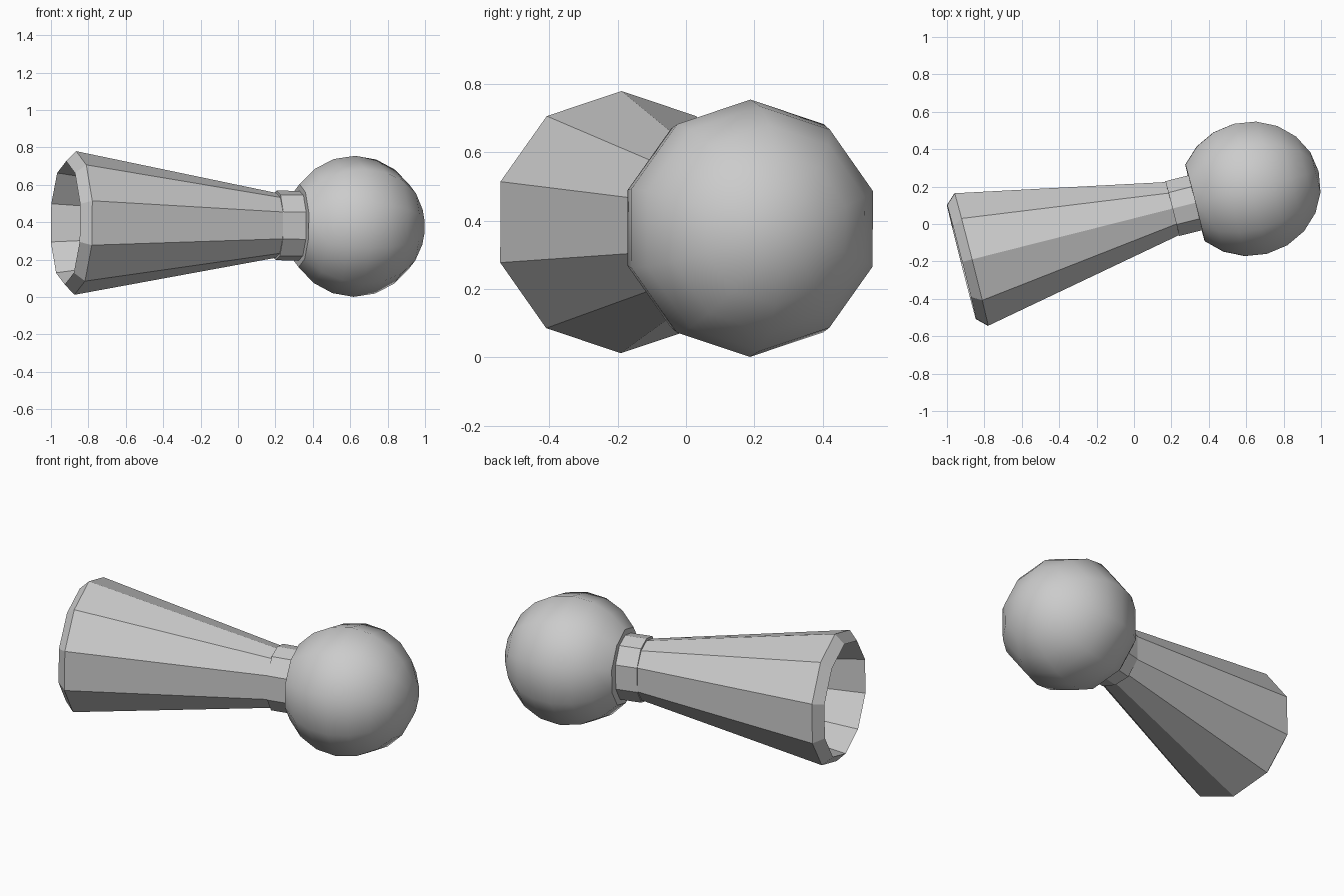
import bpy, bmesh, math
from mathutils import Vector

if "Cube" in bpy.data.objects:
    bpy.data.objects.remove(bpy.data.objects["Cube"])

# Tilted main axis: from the wide rim to the ball centre
RIM = Vector((-0.87, -0.19, 0.396))
BALL = Vector((0.622, 0.188, 0.378))
AXIS = (BALL - RIM).normalized()
SIDE = AXIS.cross(Vector((0, 0, 1))).normalized()
UP = SIDE.cross(AXIS)
LENGTH = (BALL - RIM).length


def ten(top, mid, low):
    """Ten-sided section from three (side, up) points of one quarter."""
    half = [top, mid, low, (low[0], -low[1]), (mid[0], -mid[1])]
    return half + [(-x, -y) for x, y in half]


def decagon(r):
    a = math.radians(36)
    return ten((0, r), (r * math.sin(a), r * math.cos(a)),
               (r * math.sin(2 * a), r * math.cos(2 * a)))


def loft(name, rings, cap_start=False, cap_end=False, smooth=False):
    """Skin ten-sided sections placed along the main axis."""
    bm = bmesh.new()
    loops = [[bm.verts.new(RIM + AXIS * t + SIDE * x + UP * y) for x, y in sec]
             for t, sec in rings]
    for a, b in zip(loops, loops[1:]):
        for i in range(10):
            j = (i + 1) % 10
            bm.faces.new((a[i], b[i], b[j], a[j]))
    if cap_start:
        bm.faces.new(loops[0])
    if cap_end:
        bm.faces.new(loops[-1][::-1])
    bmesh.ops.remove_doubles(bm, verts=bm.verts, dist=0.0005)
    bmesh.ops.recalc_face_normals(bm, faces=bm.faces)
    me = bpy.data.meshes.new(name)
    bm.to_mesh(me)
    bm.free()
    for p in me.polygons:
        p.use_smooth = smooth
    ob = bpy.data.objects.new(name, me)
    bpy.context.collection.objects.link(ob)
    return ob


# Narrow sections are round but unevenly divided
neck = ten((0, 0.17), (0.083, 0.147), (0.143, 0.071))
ring = ten((0, 0.186), (0.088, 0.163), (0.151, 0.073))

# Hollow flared handle: inner wall, rim, bevel, outer taper
loft("handle", [(1.05, decagon(0.13)), (-0.054, decagon(0.33)),
                (0, decagon(0.384)), (1.125, neck)],
     cap_start=True, cap_end=True)

# Collar between handle and ball
loft("collar", [(1.108, ring), (1.245, ring)], cap_start=True, cap_end=True)

# Ball, cut flat where it meets the collar
R = 0.377
rings = [(LENGTH + R * math.sin(math.radians(a)),
          decagon(R * math.cos(math.radians(a)))) for a in range(-54, 91, 18)]
ball = loft("ball", rings, cap_start=True, smooth=True)

# Keep the cut edge of the ball crisp
bpy.context.view_layer.objects.active = ball
ball.select_set(True)
bpy.ops.object.shade_smooth_by_angle(angle=math.radians(45))
